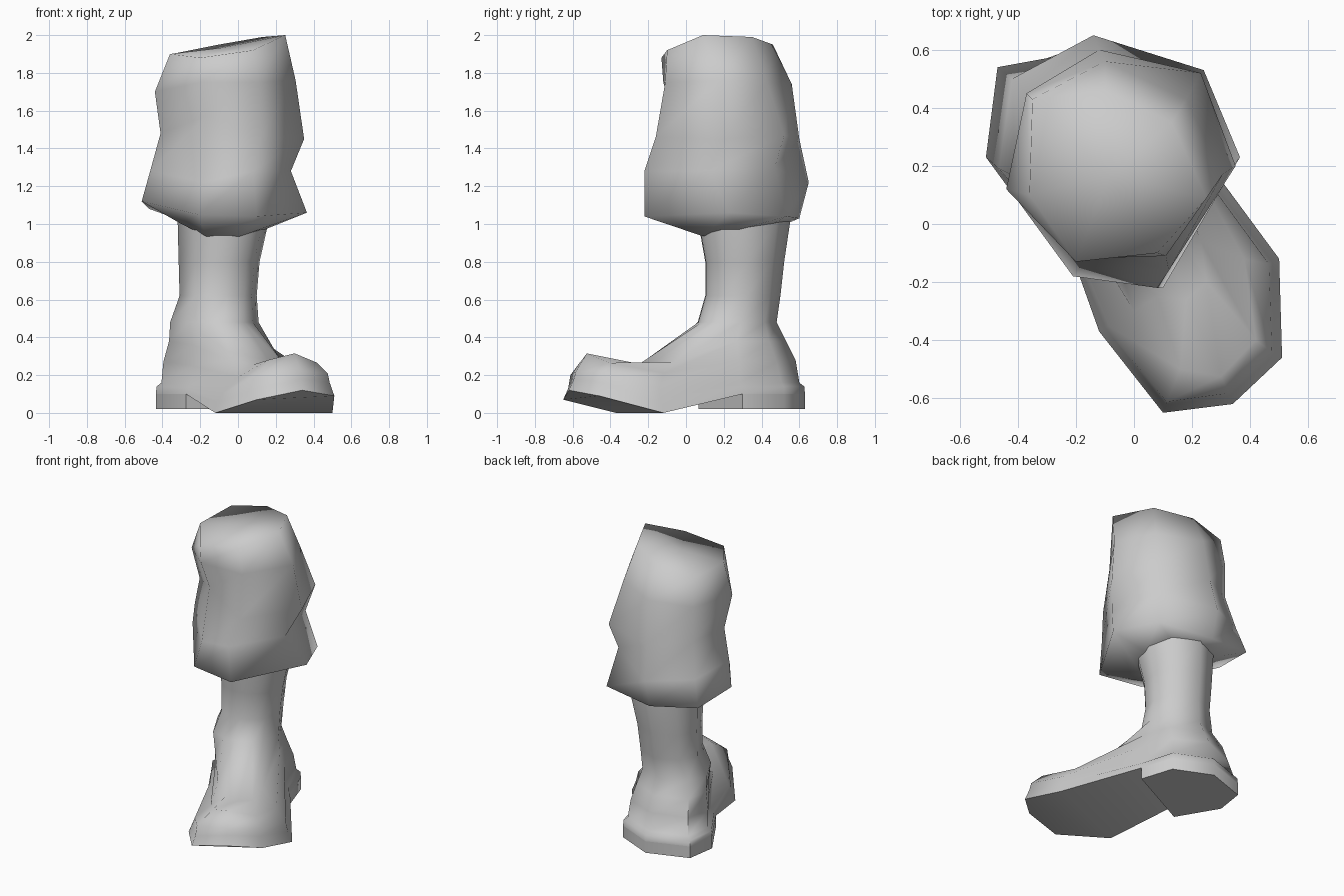
import bpy, bmesh, math
from mathutils import Vector

cube = bpy.data.objects.get("Cube")
if cube:
    bpy.data.objects.remove(cube, do_unlink=True)

grey = bpy.data.materials.new("plain grey")
grey.use_nodes = True
grey.diffuse_color = (0.6, 0.6, 0.6, 1)
grey.node_tree.nodes["Principled BSDF"].inputs["Base Color"].default_value = (0.6, 0.6, 0.6, 1)


def loft(name, rings, bottom=(), cap_top=False, angle=180):
    """Skin stacked rings; bottom lists index groups of the first ring to close."""
    bm = bmesh.new()
    rows = [[bm.verts.new(p) for p in ring] for ring in rings]
    n = len(rows[0])
    for lo, hi in zip(rows, rows[1:]):
        for i in range(n):
            j = (i + 1) % n
            bm.faces.new((lo[i], lo[j], hi[j], hi[i]))
    for group in bottom:
        bm.faces.new([rows[0][i] for i in reversed(group)])
    if cap_top:
        cap = bm.faces.new(rows[-1])
        bmesh.ops.poke(bm, faces=[cap])
    bm.normal_update()
    mesh = bpy.data.meshes.new(name)
    bm.to_mesh(mesh)
    bm.free()
    mesh.materials.append(grey)
    obj = bpy.data.objects.new(name, mesh)
    bpy.context.collection.objects.link(obj)
    bpy.ops.object.select_all(action='DESELECT')
    obj.select_set(True)
    bpy.context.view_layer.objects.active = obj
    if angle >= 180:
        bpy.ops.object.shade_smooth()
    else:
        bpy.ops.object.shade_smooth_by_angle(angle=math.radians(angle))
    return obj


# Sole outline, counter-clockwise from the outer heel, round the toe and back
outline = [(-.435, .335), (-.275, .065), (-.12, -.37), (.10, -.65), (.34, -.62), (.51, -.46),
           (.50, -.12), (.19, .30), (.12, .52), (-.13, .63), (-.405, .535)]
sole_low = [.10, .10, 0, .07, .12, .09, 0, .10, .10, .10, .10]
sole_high = [.14, .13, .06, .13, .18, .16, .07, .14, .14, .14, .14]
welt = [.16, .15, .10, .20, .22, .21, .13, .16, .16, .16, .16]
HEEL, BALL = Vector((-.13, .38)), Vector((.22, -.30))


def inset(at_heel, at_ball, heights):
    """Draw the outline in towards the foot's centre line."""
    ring = []
    for p, z in zip(outline, heights):
        p = Vector(p)
        t = max(0, min(1, (p - HEEL).dot(BALL - HEEL) / (BALL - HEEL).length_squared))
        amount = at_heel + (at_ball - at_heel) * t
        p += (HEEL.lerp(BALL, t) - p).normalized() * amount
        ring.append((p.x, p.y, z))
    return ring


# Shaft rings share the columns of the sole
columns = [175, 235, 262, 283, 297, 312, 330, 5, 45, 92, 137]


def oval(cx, cy, rx, ry, z):
    return [(cx + rx * math.cos(math.radians(a)), cy + ry * math.sin(math.radians(a)), z)
            for a in columns]


toe_top = [(-.395, .32, .27), (-.24, .09, .25), (0, -.30, .19), (.16, -.50, .28), (.30, -.525, .315),
           (.42, -.40, .265), (.38, -.12, .21), (.16, .28, .28), (.09, .48, .27),
           (-.13, .58, .28), (-.36, .49, .27)]
instep = [(-.365, .30, .38), (-.24, .09, .36), (-.05, -.15, .28), (.08, -.25, .255), (.18, -.26, .25),
          (.25, -.20, .25), (.23, -.06, .27), (.13, .27, .38), (.07, .44, .38),
          (-.13, .53, .38), (-.34, .46, .38)]

# Boot: sole edge, foot, ankle and shaft
loft("boot", [
    inset(0, 0, sole_low), inset(.004, .028, sole_high), inset(.03, .04, welt), toe_top, instep,
    oval(-.125, .27, .235, .21, .48),
    oval(-.105, .30, .205, .20, .62),
    oval(-.10, .31, .215, .21, .80),
    oval(-.08, .307, .24, .243, 1.0),
    oval(-.08, .307, .24, .243, 1.05),
], bottom=[(1, 2, 6, 7), (2, 3, 4, 5, 6)], angle=55)

# Heel block under the back of the sole
heel = [outline[i] for i in (0, 1, 7, 8, 9, 10)]
loft("boot_heel", [[(x, y, z) for x, y in heel] for z in (.02, .10)],
     bottom=[range(6)], angle=60)

# Baggy trouser leg: seven columns, from the tucked-in hem up to the slanted top
hem_inner = [(-.30, .22, 1.0), (-.17, .09, .935), (.01, .09, .935), (.14, .28, .97),
             (.08, .46, 1.0), (-.10, .53, 1.0), (-.25, .45, 1.0)]
hem = [(-.51, .23, 1.12), (-.21, -.18, 1.05), (.10, -.22, 1.04), (.365, .23, 1.06),
       (.24, .53, 1.04), (-.14, .60, 1.03), (-.47, .54, 1.08)]
fold = [(-.465, .19, 1.28), (-.18, -.14, 1.22), (.08, -.22, 1.28), (.28, .12, 1.28),
        (.19, .47, 1.30), (-.14, .65, 1.22), (-.42, .50, 1.25)]
knee = [(-.41, .165, 1.48), (-.17, -.07, 1.57), (.12, -.16, 1.46), (.35, .20, 1.45),
        (.23, .52, 1.47), (-.12, .60, 1.45), (-.37, .45, 1.48)]
thigh = [(-.44, .12, 1.70), (-.20, -.12, 1.75), (.11, -.11, 1.75), (.305, .17, 1.76),
         (.18, .43, 1.75), (-.10, .56, 1.74), (-.37, .45, 1.72)]
top = [(-.36, .10, 1.90), (-.20, -.13, 1.88), (.08, -.10, 1.92), (.25, .09, 2.0),
       (.13, .35, 1.99), (-.10, .46, 1.95), (-.35, .43, 1.90)]
loft("trouser_leg", [hem_inner, hem, fold, knee, thigh, top], cap_top=True)
